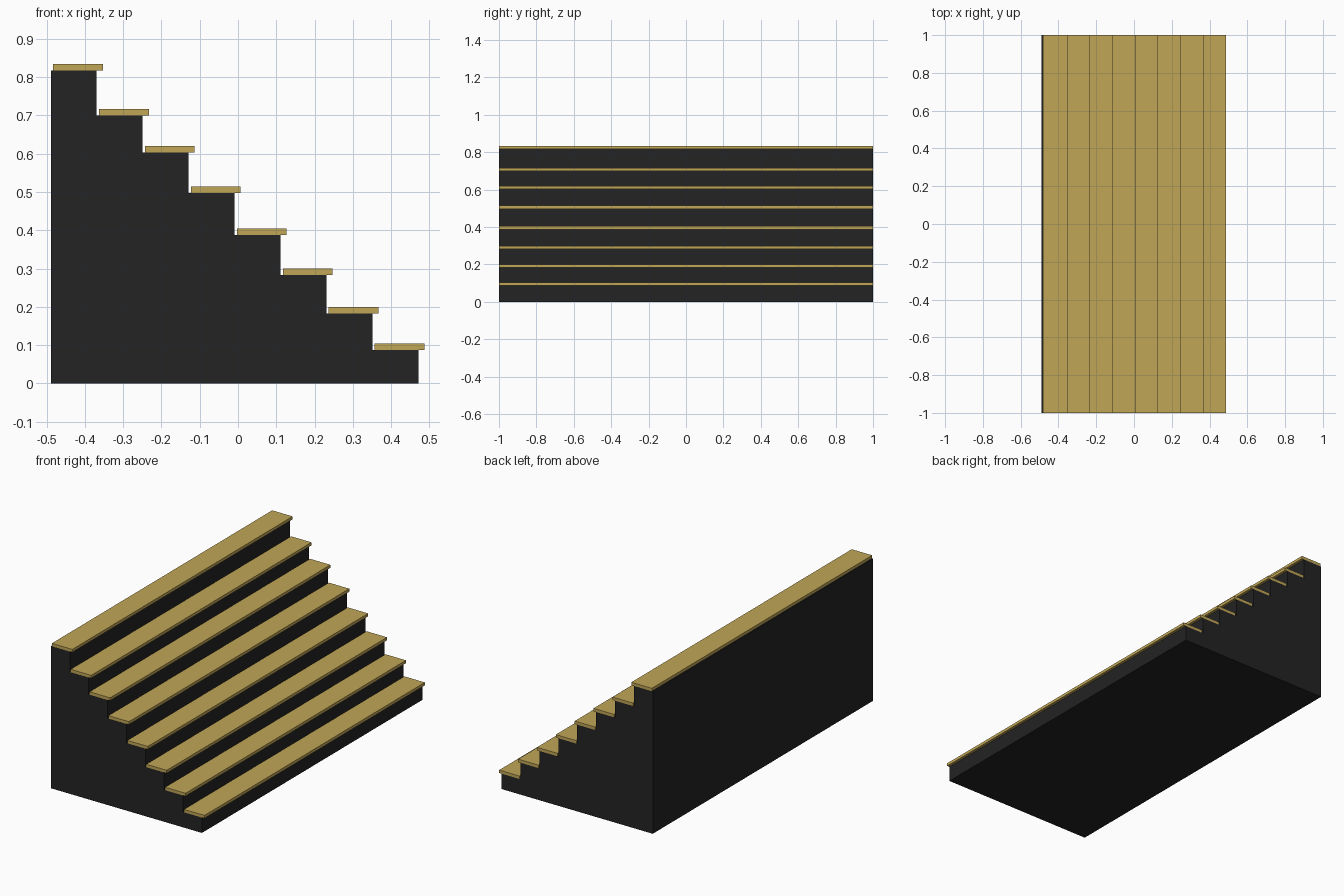
import bpy
import bmesh

if "Cube" in bpy.data.objects:
    bpy.data.objects.remove(bpy.data.objects["Cube"])


def material(name, rgb):
    m = bpy.data.materials.new(name)
    m.diffuse_color = (*rgb, 1)
    m.use_nodes = True
    m.node_tree.nodes["Principled BSDF"].inputs["Base Color"].default_value = m.diffuse_color
    return m


def extrude_profile(name, pts, mat, y0=-1.0, y1=1.0):
    """Closed solid from an x/z profile extruded along y."""
    bm = bmesh.new()
    face = bm.faces.new([bm.verts.new((x, y0, z)) for x, z in pts])
    ext = bmesh.ops.extrude_face_region(bm, geom=[face])
    moved = [g for g in ext["geom"] if isinstance(g, bmesh.types.BMVert)]
    bmesh.ops.translate(bm, verts=moved, vec=(0, y1 - y0, 0))
    bmesh.ops.recalc_face_normals(bm, faces=bm.faces)
    me = bpy.data.meshes.new(name)
    bm.to_mesh(me)
    bm.free()
    me.materials.append(mat)
    ob = bpy.data.objects.new(name, me)
    bpy.context.collection.objects.link(ob)
    return ob


black = material("matte black", (0.017, 0.017, 0.017))
wood = material("tan wood", (0.53, 0.38, 0.095))

RUN, LEFT = 0.12, -0.489
TREAD_T, TREAD_W = 0.017, 0.13
# underside height of each tread, highest first
heights = [0.817, 0.700, 0.603, 0.498, 0.388, 0.283, 0.183, 0.088]

# stepped body
profile = [(LEFT, 0)]
for i, h in enumerate(heights):
    profile += [(LEFT + i * RUN, h), (LEFT + (i + 1) * RUN, h)]
profile.append((LEFT + len(heights) * RUN, 0))
extrude_profile("stair_body", profile, black)

# overhanging treads
for i, h in enumerate(heights):
    x0 = LEFT + 0.006 + i * RUN
    x1, z1 = x0 + TREAD_W, h + TREAD_T
    extrude_profile(f"tread_{i + 1}", [(x0, h), (x1, h), (x1, z1), (x0, z1)], wood)
